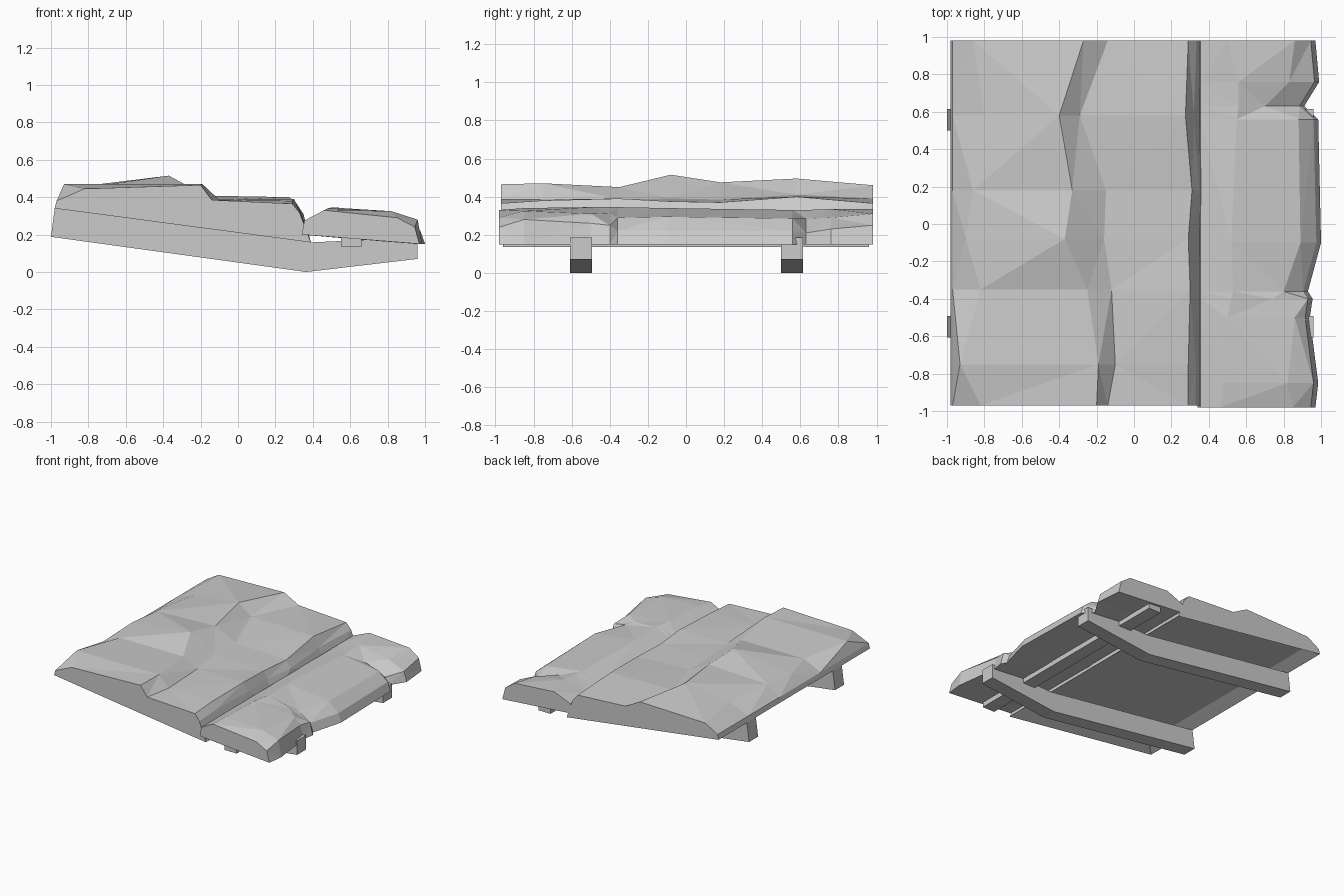
import bpy, bmesh

if "Cube" in bpy.data.objects:
    bpy.data.objects.remove(bpy.data.objects["Cube"])


def finish(name, bm):
    bmesh.ops.recalc_face_normals(bm, faces=bm.faces[:])
    mesh = bpy.data.meshes.new(name)
    bm.to_mesh(mesh)
    bm.free()
    obj = bpy.data.objects.new(name, mesh)
    bpy.context.collection.objects.link(obj)
    return obj


def loft(name, ys, sections, recess=0.0):
    """Skin closed x-z sections along y; the last side of each section is the underside."""
    bm = bmesh.new()
    rings = [[bm.verts.new((x, y, z)) for x, z in sec] for y, sec in zip(ys, sections)]
    n = len(rings[0])
    under = []
    for a, b in zip(rings, rings[1:]):
        for i in range(n):
            j = (i + 1) % n
            f = bm.faces.new((a[i], a[j], b[j], b[i]))
            if j == 0:
                under.append(f)
    bm.faces.new(rings[0])
    bm.faces.new(rings[-1])
    bmesh.ops.recalc_face_normals(bm, faces=bm.faces[:])
    if recess:
        bmesh.ops.inset_region(bm, faces=under, thickness=0.09, depth=-recess,
                               use_even_offset=True)
    bmesh.ops.triangulate(bm, faces=[f for f in bm.faces if len(f.verts) == 4],
                          quad_method='SHORT_EDGE')
    return finish(name, bm)


def bar(name, profile, y0, y1):
    return loft(name, [y0, y1], [profile, profile])


# Upper roof covering: wavy stepped top, flat sloping underside with a recess
ys = [-0.97, -0.75, -0.35, -0.08, 0.18, 0.58, 0.98]
back = [(-.82, .445), (-.93, .47), (-.82, .45), (-.9, .45), (-.86, .455), (-.8, .45), (-.86, .445)]
crest = [(-.2, .465), (-.19, .47), (-.25, .45), (-.37, .515), (-.33, .475), (-.4, .495), (-.27, .46)]
foot = [(-.14, .385), (-.1, .385), (-.12, .385), (-.16, .39), (-.15, .385), (-.29, .41), (-.14, .39)]
brow = [(.29, .365), (.29, .38), (.30, .39), (.29, .375), (.31, .37), (.275, .4), (.29, .365)]
lip = [(.33, .315), (.33, .325), (.335, .32), (.32, .315), (.35, .31), (.32, .32), (.335, .315)]
upper = [[(-.98, .34), (-.97, .38), *row, (.39, .158)]
         for row in zip(back, crest, foot, brow, lip)]
loft("upper_roof_cover", ys, upper, recess=0.06)

# Lower roof covering with a ragged outer edge
ys = [-0.98, -0.85, -0.5, -0.4, -0.36, -0.1, 0.56, 0.63, 0.76, 0.98]
ridge = [(.46, .33), (.48, .34), (.5, .345), (.52, .345), (.53, .345),
         (.52, .34), (.55, .33), (.56, .33), (.56, .335), (.5, .335)]
mid = [(.85, .29), (.82, .325), (.86, .31), (.74, .315), (.8, .29),
       (.89, .295), (.88, .285), (.7, .285), (.83, .29), (.86, .31)]
edge = [(.97, .24), (.985, .28), (.94, .26), (.955, .25), (.93, .22),
        (1.0, .22), (.985, .22), (.91, .21), (.99, .23), (.97, .25)]
lower = [[(.34, .2), (.355, .275), r, m, (e[0] - .025, e[1]), (e[0], .15)]
         for r, m, e in zip(ridge, mid, edge)]
loft("lower_roof_cover", ys, lower)

# Pair of bent rafters
rafter = [(-1, .188), (.365, 0), (.96, .07), (.96, .185), (.39, .158), (-.98, .34)]
for side, y in (("front", -.55), ("back", .557)):
    bar(side + "_rafter", rafter, y - .058, y + .058)

# Cross batten under the lower covering
bar("lower_batten", [(.55, .135), (.66, .135), (.66, .21), (.55, .21)], -.96, .96)
